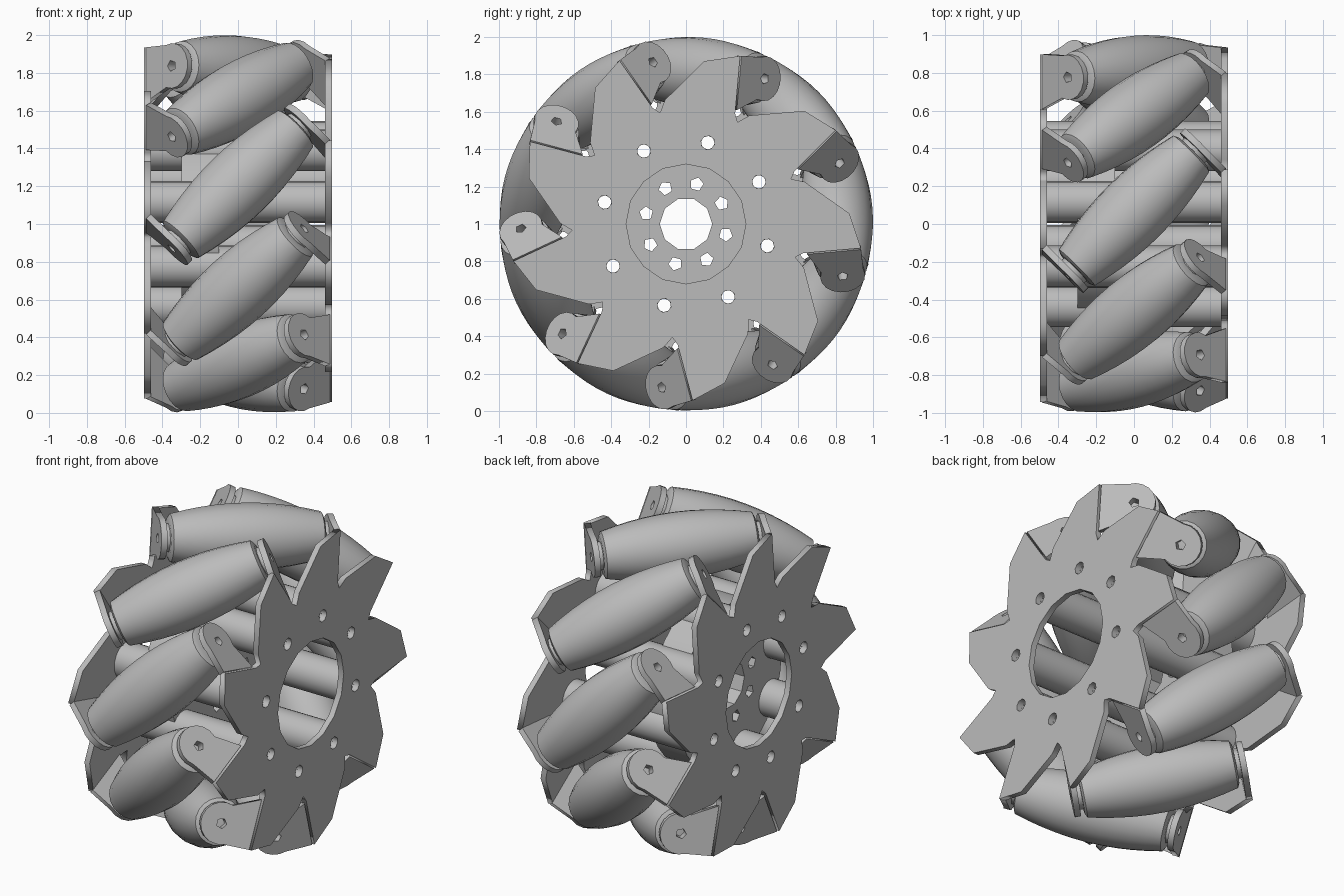
import bpy, bmesh
from math import sin, cos, pi, radians, sqrt
from mathutils import Vector, Matrix

cube = bpy.data.objects.get("Cube")
if cube:
    bpy.data.objects.remove(cube)

grey = bpy.data.materials.new("satin_grey")
grey.use_nodes = True
grey.diffuse_color = (0.5, 0.5, 0.5, 1)
grey.node_tree.nodes["Principled BSDF"].inputs["Base Color"].default_value = (0.5, 0.5, 0.5, 1)

CENTRE = Vector((0, 0, 1))
X = Vector((1, 0, 0))
ROLLERS, BOLTS = 9, 8
AXIS_R = 0.81          # distance from wheel axis to roller axis
THICK = 0.035          # sheet thickness
PLATE_X = 0.479


def frame(x, y, z, origin):
    """Matrix from three axes and an origin."""
    m = Matrix((x, y, z)).transposed().to_4x4()
    m.translation = origin
    return m


def ring(radius, sides, cx=0, cy=0, turn=0):
    return [(cx + radius * cos(turn + 2 * pi * i / sides),
             cy + radius * sin(turn + 2 * pi * i / sides)) for i in range(sides)]


def bolt_circle(radius, hole, sides):
    """Hole outlines evenly spread around the wheel axis."""
    out = []
    for i in range(BOLTS):
        a = radians(30) + 2 * pi * i / BOLTS
        out.append(ring(hole, sides, radius * cos(a), radius * sin(a), a))
    return out


def slab(loops, thickness):
    """Flat sheet mesh: first loop is the outline, the others are holes."""
    curve = bpy.data.curves.new("outline", "CURVE")
    curve.dimensions = "2D"
    curve.fill_mode = "BOTH"
    curve.extrude = thickness / 2
    for loop in loops:
        s = curve.splines.new("POLY")
        s.points.add(len(loop) - 1)
        for p, (a, b) in zip(s.points, loop):
            p.co = (a, b, 0, 1)
        s.use_cyclic_u = True
    temp = bpy.data.objects.new("outline", curve)
    mesh = bpy.data.meshes.new_from_object(temp)
    bpy.data.objects.remove(temp)
    bm = bmesh.new()
    bm.from_mesh(mesh)
    bmesh.ops.remove_doubles(bm, verts=bm.verts, dist=0.0005)
    bmesh.ops.recalc_face_normals(bm, faces=bm.faces)
    bm.to_mesh(mesh)
    bm.free()
    return finish(mesh)


def finish(mesh):
    mesh.materials.clear()
    mesh.materials.append(grey)
    return mesh


def place(name, mesh, matrix, smooth=False):
    ob = bpy.data.objects.new(name, mesh)
    bpy.context.collection.objects.link(ob)
    ob.matrix_world = matrix
    if smooth:
        bpy.ops.object.select_all(action="DESELECT")
        ob.select_set(True)
        bpy.context.view_layer.objects.active = ob
        bpy.ops.object.shade_smooth_by_angle(angle=radians(35))
    return ob


def wheel_frame(x):
    return frame(Vector((0, 1, 0)), Vector((0, 0, 1)), X, CENTRE + X * x)


def spokes():
    """Radial and tangential direction of each roller."""
    for i in range(ROLLERS):
        t = radians(5) + 2 * pi * i / ROLLERS
        yield Vector((0, cos(t), sin(t))), Vector((0, sin(t), -cos(t)))


# Side plates with saw-tooth rim, bore and bolt holes
tooth = [(-0.19, 0.58), (-0.17, 0.65), (0.02, 0.875), (0.21, 0.92), (0.21, 0.61)]
for side, label in ((1, "left"), (-1, "right")):
    rim = []
    for R, U in spokes():
        for u, r in (reversed(tooth) if side > 0 else tooth):
            p = R * r + U * u * side
            rim.append((p.y, p.z))
    loops = [rim, ring(0.32, 16)] + bolt_circle(0.45, 0.037, 8)
    place(label + "_side_plate", slab(loops, THICK), wheel_frame(side * PLATE_X))

# Hub disc with axle bore and two circles of holes
hub = [ring(0.5, 32), ring(0.14, 10)] + bolt_circle(0.22, 0.037, 5) + bolt_circle(0.45, 0.045, 8)
place("hub_disc", slab(hub, 0.2), wheel_frame(-0.2), True)

# Hollow spacer tubes between the plates
tube = slab([ring(0.11, 20), ring(0.037, 8)], 2 * PLATE_X - THICK)
for i in range(BOLTS):
    a = radians(30) + 2 * pi * i / BOLTS
    m = wheel_frame(0)
    m.translation += Vector((0, cos(a), sin(a))) * 0.45
    place("spacer_tube", tube, m, i == 0)

# Barrel roller whose curve follows the wheel envelope
HALF = 0.44
bm = bmesh.new()
steps = 10
profile = [Vector((0, 0, -HALF)), Vector((0.11, 0, -HALF))]
for i in range(steps + 1):
    s = (HALF - 0.012) * (2 * i / steps - 1)
    profile.append(Vector((1 - sqrt(AXIS_R ** 2 + s * s / 2), 0, s)))
profile += [Vector((0.11, 0, HALF)), Vector((0, 0, HALF))]
verts = [bm.verts.new(p) for p in profile]
edges = [bm.edges.new(pair) for pair in zip(verts, verts[1:])]
bmesh.ops.spin(bm, geom=verts + edges, cent=(0, 0, 0), axis=(0, 0, 1),
               angle=2 * pi, steps=20, use_duplicate=False)
bmesh.ops.remove_doubles(bm, verts=bm.verts, dist=0.0005)
bmesh.ops.recalc_face_normals(bm, faces=bm.faces)
roller = bpy.data.meshes.new("roller")
bm.to_mesh(roller)
bm.free()
finish(roller)

# Bent tab (rounded tip, bolt hole) and end nut
tip = [(0.12 * cos(radians(a)), AXIS_R + 0.12 * sin(radians(a))) for a in range(70, 291, 20)]
tab = slab([[(0.19, 0.63), (0.19, 0.92)] + tip, ring(0.03, 5, 0, AXIS_R)], THICK)
nut = slab([ring(0.085, 8), ring(0.03, 5)], 0.05)

for i, (R, U) in enumerate(spokes()):
    axis = (X + U).normalized()
    across = (X - U).normalized()
    place("roller", roller, frame(across, R, -axis, CENTRE + R * AXIS_R), i == 0)
    for side in (1, -1):
        a, w = axis * side, across * side
        place("roller_tab", tab, frame(w, R, -a, CENTRE + a * 0.48))
        place("roller_nut", nut, frame(w, R, -a, CENTRE + R * AXIS_R + a * 0.446))
